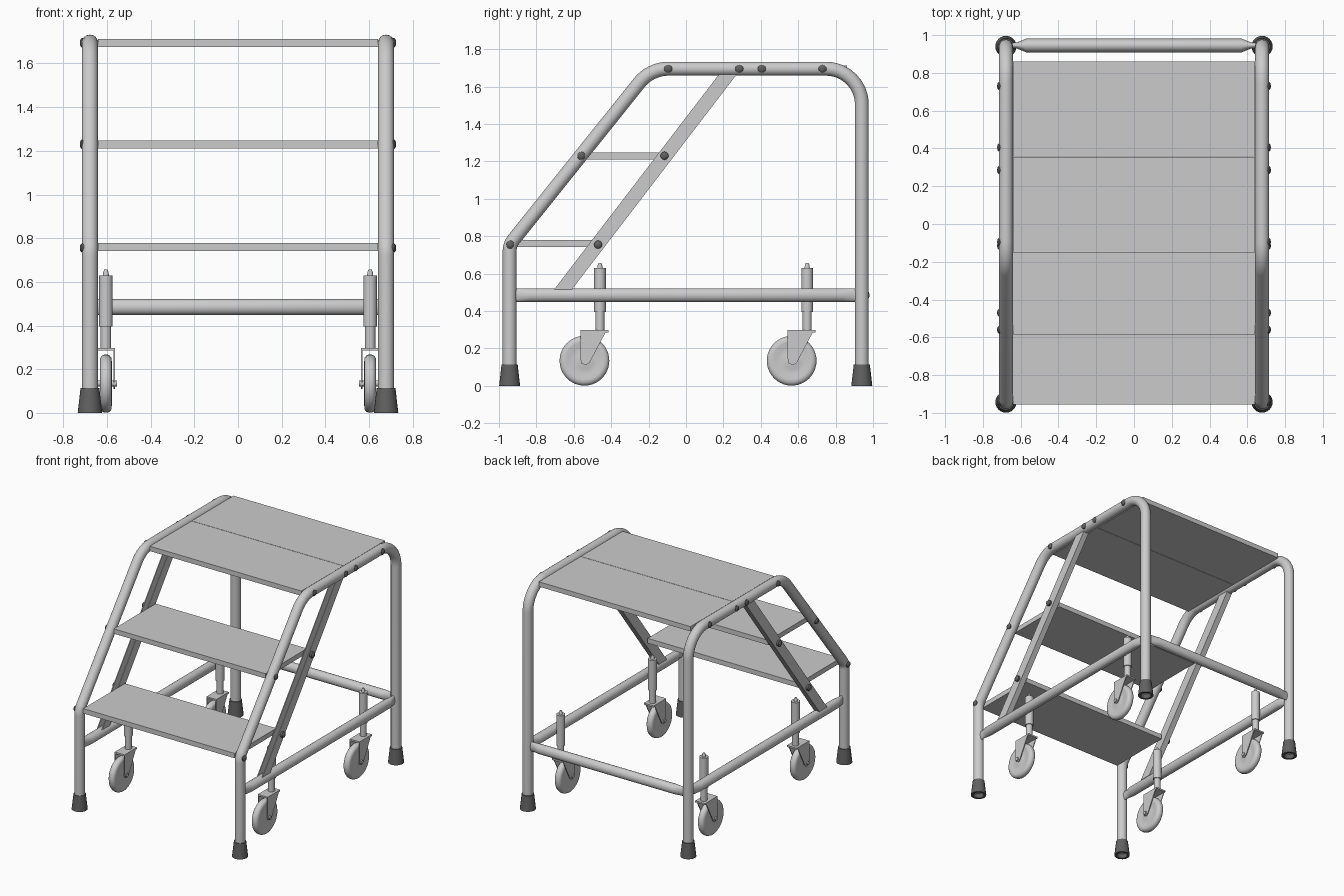
import bpy, bmesh, math
from mathutils import Vector, Matrix

if "Cube" in bpy.data.objects:
    bpy.data.objects.remove(bpy.data.objects["Cube"])


def material(name, value):
    m = bpy.data.materials.new(name)
    m.use_nodes = True
    m.diffuse_color = (value, value, value, 1)
    bsdf = next(n for n in m.node_tree.nodes if n.type == 'BSDF_PRINCIPLED')
    bsdf.inputs["Base Color"].default_value = (value, value, value, 1)
    return m


GREY = material("light grey metal", 0.6)
DARK = material("dark grey rubber", 0.12)


def finish(name, bm, mat, smooth=True):
    bmesh.ops.recalc_face_normals(bm, faces=bm.faces)
    mesh = bpy.data.meshes.new(name)
    bm.to_mesh(mesh)
    bm.free()
    mesh.materials.append(mat)
    ob = bpy.data.objects.new(name, mesh)
    bpy.context.collection.objects.link(ob)
    if smooth:
        bpy.ops.object.select_all(action='DESELECT')
        ob.select_set(True)
        bpy.context.view_layer.objects.active = ob
        bpy.ops.object.shade_smooth_by_angle(angle=math.radians(35))


def loft(name, rings, mat, closed=False):
    """Skin a list of equal-length point rings, capping the ends unless closed."""
    bm = bmesh.new()
    rows = [[bm.verts.new(p) for p in ring] for ring in rings]
    n = len(rows[0])
    pairs = list(zip(rows, rows[1:])) + ([(rows[-1], rows[0])] if closed else [])
    for a, b in pairs:
        for i in range(n):
            j = (i + 1) % n
            bm.faces.new((a[i], a[j], b[j], b[i]))
    if not closed:
        bm.faces.new(rows[0])
        bm.faces.new(rows[-1])
    finish(name, bm, mat)


def circle(centre, u, v, ru, rv, n=24):
    c, u, v = Vector(centre), Vector(u), Vector(v)
    return [c + u * ru * math.cos(math.tau * i / n) + v * rv * math.sin(math.tau * i / n)
            for i in range(n)]


X, Y, Z = Vector((1, 0, 0)), Vector((0, 1, 0)), Vector((0, 0, 1))


def lathe(name, origin, axis, profile, mat, closed=False, n=24):
    """Turn (radius, offset) pairs around an axis."""
    u = Y if axis == X else X
    v = axis.cross(u)
    o = Vector(origin)
    loft(name, [circle(o + axis * h, u, v, r, r, n) for r, h in profile], mat, closed)


def box(name, lo, hi, mat):
    bm = bmesh.new()
    lo, hi = Vector(lo), Vector(hi)
    bmesh.ops.create_cube(bm, size=1, matrix=Matrix.Translation((lo + hi) / 2)
                          @ Matrix.Diagonal((*(hi - lo), 1)))
    finish(name, bm, mat, False)


def plate(name, outline, x0, x1, mat):
    """Extrude a (y, z) outline between two x positions."""
    bm = bmesh.new()
    face = bm.faces.new([bm.verts.new((x0, y, z)) for y, z in outline])
    new = bmesh.ops.extrude_face_region(bm, geom=[face])["geom"]
    bmesh.ops.translate(bm, vec=(x1 - x0, 0, 0),
                        verts=[g for g in new if isinstance(g, bmesh.types.BMVert)])
    finish(name, bm, mat, False)


def rounded_path(corners, radii, steps=10):
    """Replace inner corners of a (y, z) path with arcs."""
    pts = [Vector(p) for p in corners]
    out = [pts[0]]
    for a, p, b, r in zip(pts, pts[1:], pts[2:], radii):
        d0, d1 = (a - p).normalized(), (b - p).normalized()
        half = d0.angle(d1) / 2
        centre = p + (d0 + d1).normalized() * (r / math.sin(half))
        start = p + d0 * (r / math.tan(half)) - centre
        end = p + d1 * (r / math.tan(half)) - centre
        out += [centre + start.lerp(end, i / steps).normalized() * r
                for i in range(steps + 1)]
    return out + [pts[-1]]


def side_rail(name, x):
    path = rounded_path([(-0.943, 0.03), (-0.943, 0.755), (-0.19, 1.695),
                         (0.94, 1.695), (0.94, 0.03)], [0.1, 0.2, 0.19])
    rings = []
    for i, p in enumerate(path):
        t = (path[min(i + 1, len(path) - 1)] - path[max(i - 1, 0)]).normalized()
        rings.append(circle((x, p.x, p.y), X, (0, -t.y, t.x), 0.037, 0.037))
    loft(name, rings, GREY)


def pinched_tube(name, centre, axis, half):
    """Straight tube whose ends are flattened sideways."""
    side = Y if axis == X else X
    c, r = Vector(centre), 0.036
    stations = [(-half, 0.4), (-half + 0.025, 0.45), (-half + 0.075, 1)]
    stations += [(-s, k) for s, k in reversed(stations)]
    loft(name, [circle(c + axis * s, side, Z, r * k, r) for s, k in stations], GREY)


def bolt(name, sign, y, z):
    lathe(name, (sign * 0.695, y, z), X,
          [(0.022, 0), (0.022, sign * 0.02), (0.015, sign * 0.027), (0.006, sign * 0.029)],
          DARK, n=12)


def brace(name, sign):
    """Sloping channel, open toward the treads."""
    low, high, width = Vector((-0.705, 0.515)), Vector((0.18, 1.67)), Vector((0.095, 0))
    outline = [low, low + width, high + width, high]
    web = [low + width * 0.9, low + width, high + width, high + width * 0.9]
    plate(name + "_inner_flange", outline, sign * 0.655, sign * 0.661, GREY)
    plate(name + "_outer_flange", outline, sign * 0.694, sign * 0.7, GREY)
    plate(name + "_web", web, sign * 0.661, sign * 0.694, GREY)


def caster(name, x, y):
    # Sleeve, stem and pointed tip
    lathe(name + "_sleeve", (x, y, 0), Z, [(0.031, 0.395), (0.031, 0.63)], GREY)
    lathe(name + "_stem", (x, y, 0), Z, [(0.024, 0.29), (0.024, 0.4)], GREY)
    lathe(name + "_tip", (x, y, 0), Z, [(0.014, 0.63), (0.012, 0.645), (0.007, 0.657)], GREY, n=12)
    # Fork
    box(name + "_fork_top", (x - 0.042, y - 0.105, 0.285), (x + 0.042, y + 0.045, 0.297), GREY)
    for s in (-1, 1):
        plate(name + "_fork_side", [(y - 0.105, 0.295), (y + 0.035, 0.295), (y - 0.055, 0.125),
              (y - 0.075, 0.11), (y - 0.1, 0.12), (y - 0.105, 0.15)],
              x + s * 0.036, x + s * 0.042, GREY)
    lathe(name + "_axle", (x, y - 0.083, 0.135), X, [(0.014, -0.05), (0.014, 0.05)], GREY, n=12)
    # Wheel with rounded tread and dished sides
    half = [(0.02, 0.028), (0.045, 0.022), (0.075, 0.02), (0.1, 0.027),
            (0.117, 0.026), (0.128, 0.018), (0.133, 0.007)]
    profile = half + [(r, -h) for r, h in reversed(half)]
    lathe(name + "_wheel", (x, y - 0.083, 0.134), X, profile, GREY, n=40)


# Treads and two-panel platform
for name, y, z in (("lower_step", -0.955, 0.742), ("middle_step", -0.585, 1.21),
                   ("platform_front", -0.15, 1.675), ("platform_back", 0.357, 1.675)):
    box(name, (-0.64, y, z), (0.64, y + 0.504, z + 0.037), GREY)

BOLTS = [(-0.94, 0.755), (-0.56, 1.23), (-0.095, 1.695), (0.285, 1.695),
         (0.405, 1.695), (0.73, 1.695), (-0.47, 0.755), (-0.115, 1.23)]

for side, s in (("left", 1), ("right", -1)):
    side_rail(side + "_side_rail", s * 0.678)
    pinched_tube(side + "_lower_rail", (s * 0.678, 0, 0.485), Y, 0.908)
    brace(side + "_brace", s)
    for y, z in BOLTS:
        bolt(side + "_bolt", s, y, z)
    for end, y, cy in (("front", -0.943, -0.46), ("back", 0.94, 0.648)):
        # Hollow tapered foot
        lathe(f"{side}_{end}_foot", (s * 0.678, y, 0), Z,
              [(0.056, 0), (0.043, 0.115), (0.03, 0.115), (0.03, 0.03), (0.04, 0)], DARK, True)
        caster(f"{side}_{end}_caster", s * 0.605, cy)

# Back cross tube
pinched_tube("back_cross_tube", (0, 0.945, 0.485), X, 0.645)
